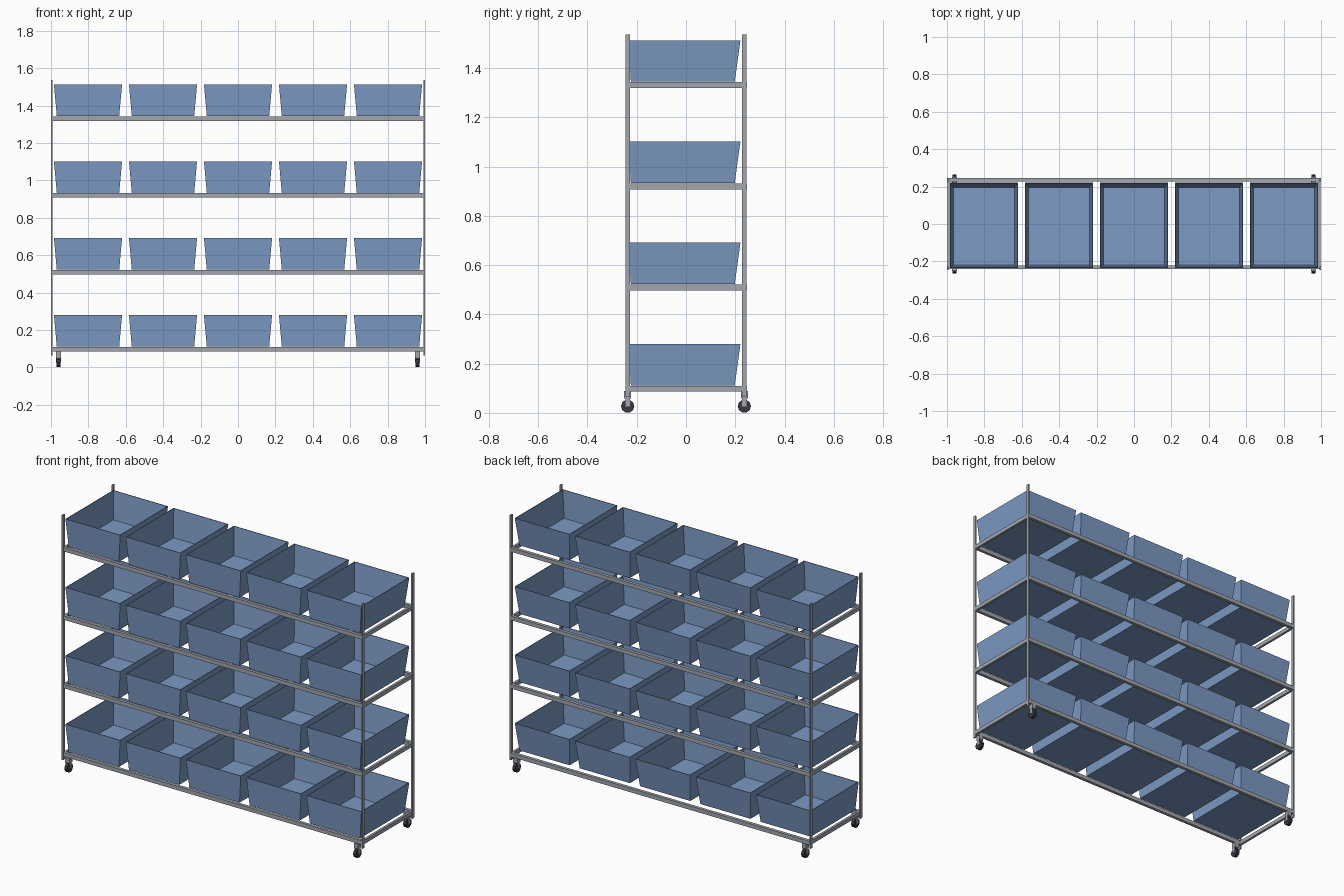
import bpy, bmesh
from mathutils import Matrix

cube = bpy.data.objects.get("Cube")
if cube:
    bpy.data.objects.remove(cube, do_unlink=True)


def material(name, rgb):
    m = bpy.data.materials.new(name)
    m.use_nodes = True
    m.diffuse_color = (*rgb, 1)
    m.node_tree.nodes["Principled BSDF"].inputs["Base Color"].default_value = (*rgb, 1)
    return m


blue = material("bin blue", (0.20, 0.32, 0.55))
steel = material("steel grey", (0.36, 0.39, 0.43))
rubber = material("wheel dark", (0.04, 0.04, 0.055))


def finish(name, bm, mat):
    bmesh.ops.recalc_face_normals(bm, faces=bm.faces)
    mesh = bpy.data.meshes.new(name)
    bm.to_mesh(mesh)
    bm.free()
    mesh.materials.append(mat)
    obj = bpy.data.objects.new(name, mesh)
    bpy.context.collection.objects.link(obj)
    return obj


def box(name, x, y, z, mat):
    """Box spanning the given (low, high) ranges."""
    bm = bmesh.new()
    spans = (x, y, z)
    size = [abs(b - a) for a, b in spans]
    mid = [(a + b) / 2 for a, b in spans]
    bmesh.ops.create_cube(bm, size=1, matrix=Matrix.Translation(mid) @ Matrix.Diagonal((*size, 1)))
    return finish(name, bm, mat)


def bin_mesh():
    """Open tapered tub with thin walls, its base on z = 0."""
    t = 0.004
    bm = bmesh.new()

    def ring(half, front, back, z):
        return [bm.verts.new(p) for p in
                ((-half, front, z), (half, front, z), (half, back, z), (-half, back, z))]

    rings = [ring(0.167, -0.224, 0.198, 0),
             ring(0.182, -0.234, 0.221, HEIGHT),
             ring(0.182 - t, -0.234 + t, 0.221 - t, HEIGHT),
             ring(0.167 - t, -0.224 + t, 0.198 - t, t)]
    for a, b in zip(rings, rings[1:]):
        for i in range(4):
            j = (i + 1) % 4
            bm.faces.new((a[i], a[j], b[j], b[i]))
    bm.faces.new(rings[0])
    bm.faces.new(rings[-1])
    return bm


HEIGHT = 0.168
RAIL = 0.024
TOPS = [0.110 + 0.411 * k for k in range(4)]

# Corner posts and casters
for sx, side in ((1, "left"), (-1, "right")):
    for sy, end in ((-1, "front"), (1, "back")):
        tag = f"{end}_{side}"
        box(f"post_{tag}", (sx * 0.992, sx), (sy * 0.228, sy * 0.246), (0.065, 1.537), steel)
        cx, cy = sx * 0.96, sy * 0.237
        box(f"caster_plate_{tag}", (cx - 0.014, cx + 0.014), (cy - 0.014, cy + 0.014),
            (0.058, 0.088), steel)
        for s in (-1, 1):
            box(f"caster_fork_{tag}", (cx + s * 0.011, cx + s * 0.014),
                (cy - 0.009, cy + 0.009), (0.026, 0.06), steel)
        bm = bmesh.new()
        bmesh.ops.create_cone(bm, cap_ends=True, segments=10, radius1=0.027, radius2=0.027,
                              depth=0.02, matrix=Matrix.Translation((cx, cy, 0.027))
                              @ Matrix.Rotation(1.5708, 4, "Y"))
        finish(f"wheel_{tag}", bm, rubber)

# Shelf rails
for k, top in enumerate(TOPS, 1):
    z = (top - RAIL, top)
    box(f"front_rail_{k}", (-0.999, 0.999), (-0.241, -0.223), z, steel)
    box(f"back_rail_{k}", (-0.999, 0.999), (0.228, 0.247), z, steel)
    for sx, side in ((1, "left"), (-1, "right")):
        box(f"side_rail_{side}_{k}", (sx * 0.984, sx * 0.998), (-0.23, 0.23), z, steel)

# Storage bins sharing one mesh
first = finish("bin", bin_mesh(), blue)
for k, top in enumerate(TOPS):
    for i in range(5):
        tub = first if k == i == 0 else bpy.data.objects.new("bin", first.data)
        if tub is not first:
            bpy.context.collection.objects.link(tub)
        tub.name = f"bin_{k + 1}_{i + 1}"
        tub.location = ((i - 2) * 0.401, 0, top + 0.002)
